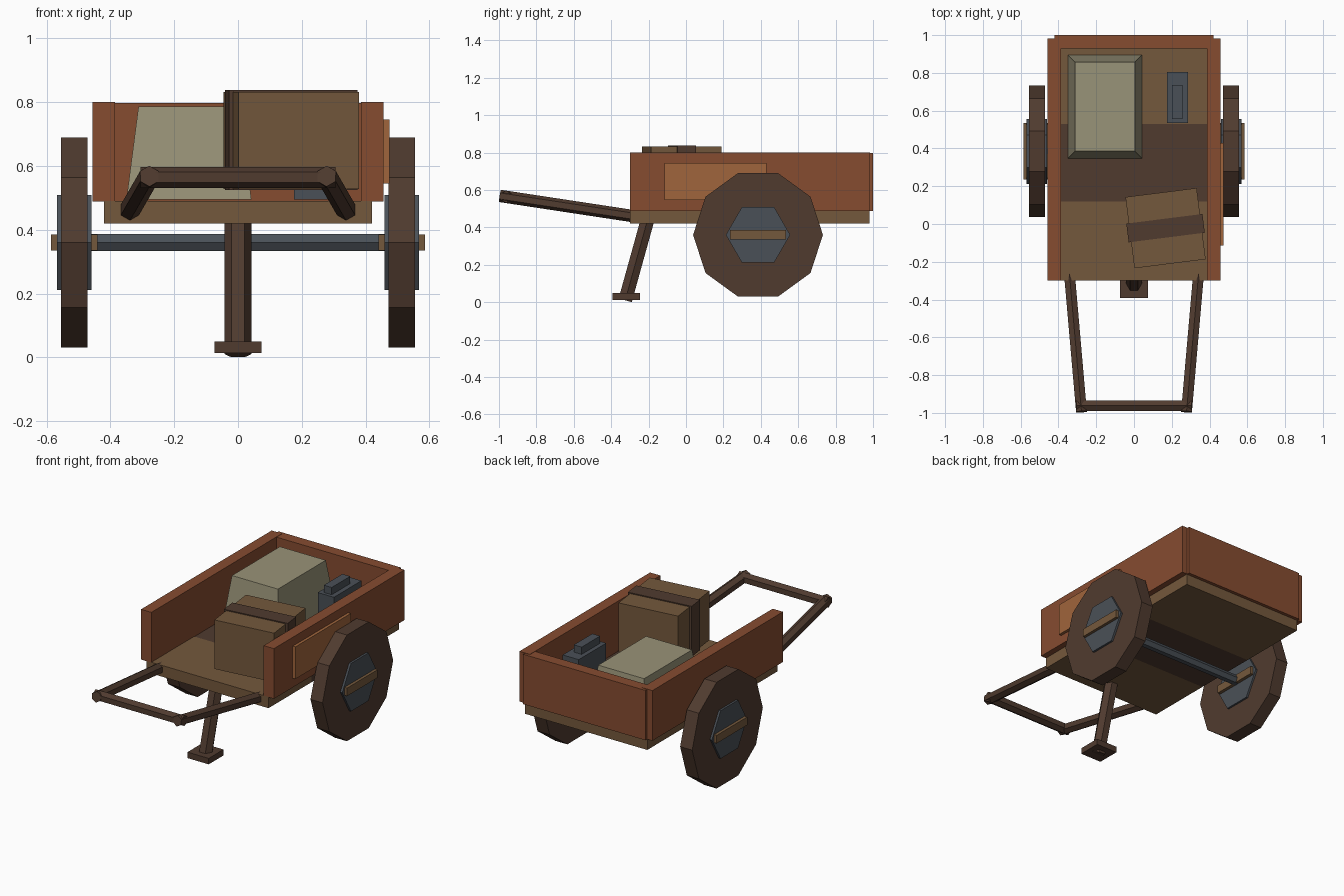
import bpy, bmesh, math
from mathutils import Vector, Matrix

if "Cube" in bpy.data.objects:
    bpy.data.objects.remove(bpy.data.objects["Cube"])


def material(name, rgb):
    lin = [((c / 255 + 0.055) / 1.055) ** 2.4 for c in rgb]
    m = bpy.data.materials.new(name)
    m.diffuse_color = (*lin, 1)
    m.use_nodes = True
    m.node_tree.nodes["Principled BSDF"].inputs["Base Color"].default_value = m.diffuse_color
    return m


RUST = material("rust_red_paint", (134, 76, 48))
ORANGE = material("orange_patch", (160, 101, 60))
TAN = material("tan_wood", (116, 88, 60))
BROWN = material("dark_brown_wood", (80, 59, 47))
STEEL = material("blue_grey_steel", (74, 80, 87))
CREAM = material("cream_cloth", (153, 147, 120))


def finish(name, bm, mat):
    bmesh.ops.recalc_face_normals(bm, faces=bm.faces)
    me = bpy.data.meshes.new(name)
    bm.to_mesh(me)
    bm.free()
    me.materials.append(mat)
    ob = bpy.data.objects.new(name, me)
    bpy.context.collection.objects.link(ob)
    return ob


def box(name, x, y, z, mat, taper=0.0):
    """Box from ranges; taper pulls the top in on every side."""
    bm = bmesh.new()
    bmesh.ops.create_cube(bm, size=1)
    for v in bm.verts:
        top = v.co.z > 0
        t = taper if top else 0
        v.co = Vector((x[1] - t if v.co.x > 0 else x[0] + t,
                       y[1] - t if v.co.y > 0 else y[0] + t,
                       z[1] if top else z[0]))
    return finish(name, bm, mat)


def rod(name, p0, p1, r, sides, corner, mat):
    """Prism between two points with its first corner pointing towards 'corner'."""
    p0, p1 = Vector(p0), Vector(p1)
    d = (p1 - p0).normalized()
    u = Vector(corner)
    u = (u - d * u.dot(d)).normalized()
    w = d.cross(u)
    bm = bmesh.new()
    rings = []
    for p in (p0, p1):
        rings.append([bm.verts.new(p + u * r * math.cos(a) + w * r * math.sin(a))
                      for a in (2 * math.pi * i / sides for i in range(sides))])
    for ring in rings:
        bm.faces.new(ring)
    for i in range(sides):
        j = (i + 1) % sides
        bm.faces.new((rings[0][i], rings[0][j], rings[1][j], rings[1][i]))
    return finish(name, bm, mat)


# Floor planks
box("floor_plank_front", (-0.42, 0.42), (-0.30, 0.12), (0.42, 0.49), TAN)
box("floor_plank_middle", (-0.42, 0.42), (0.12, 0.53), (0.42, 0.488), BROWN)
box("floor_plank_back", (-0.42, 0.42), (0.53, 0.98), (0.42, 0.49), TAN)

# Bed walls and the patch on the right wall
box("back_wall", (-0.42, 0.42), (0.93, 1.0), (0.488, 0.798), RUST)
box("right_wall", (0.386, 0.457), (-0.30, 0.983), (0.488, 0.80), RUST)
box("left_wall", (-0.457, -0.386), (-0.30, 0.983), (0.488, 0.80), RUST)
box("side_patch", (0.45, 0.475), (-0.115, 0.43), (0.545, 0.745), ORANGE)

# Axle, wheels, handles: mirrored left and right
AY, AZ = 0.385, 0.36
rod("axle", (-0.46, AY, AZ), (0.46, AY, AZ), 0.03, 6, (0, 1, 0), STEEL)
for side, s in (("left", -1), ("right", 1)):
    rod(side + "_wheel", (s * 0.472, AY, AZ), (s * 0.555, AY, AZ), 0.347, 10, (0, 1, 0), BROWN)
    rod(side + "_hub", (s * 0.46, AY, AZ), (s * 0.568, AY, AZ), 0.172, 6, (0, 1, 0), STEEL)
    box(side + "_hub_bar", sorted((s * 0.44, s * 0.586)), (0.235, 0.535), (0.335, 0.385), TAN)
    rod(side + "_handle", (s * 0.342, -0.262, 0.457), (s * 0.278, -0.994, 0.568),
        0.033, 6, (0, 0, 1), BROWN)
rod("handle_crossbar", (-0.305, -0.962, 0.564), (0.305, -0.962, 0.564), 0.033, 6, (0, 0, 1), BROWN)

# Prop leg and foot
rod("prop_leg", (0, -0.325, 0.01), (0, -0.203, 0.45), 0.042, 6, (1, 0, 0), BROWN)
box("leg_foot", (-0.073, 0.073), (-0.392, -0.247), (0.013, 0.05), BROWN)

# Cargo: turned crate with strap, cloth bundle, fuel can
crate = box("crate", (-0.19, 0.19), (-0.19, 0.19), (0.527, 0.832), TAN)
strap = box("crate_strap", (-0.203, 0.203), (-0.05, 0.05), (0.524, 0.838), BROWN)
for ob in (crate, strap):
    ob.matrix_world = Matrix.Translation((0.167, -0.022, 0)) @ Matrix.Rotation(math.radians(7.2), 4, 'Z')
box("cloth_bundle", (-0.35, 0.042), (0.348, 0.895), (0.495, 0.787), CREAM, taper=0.038)
box("fuel_can", (0.175, 0.286), (0.534, 0.804), (0.495, 0.755), STEEL)
box("fuel_can_grip", (0.202, 0.256), (0.555, 0.737), (0.75, 0.80), STEEL)
